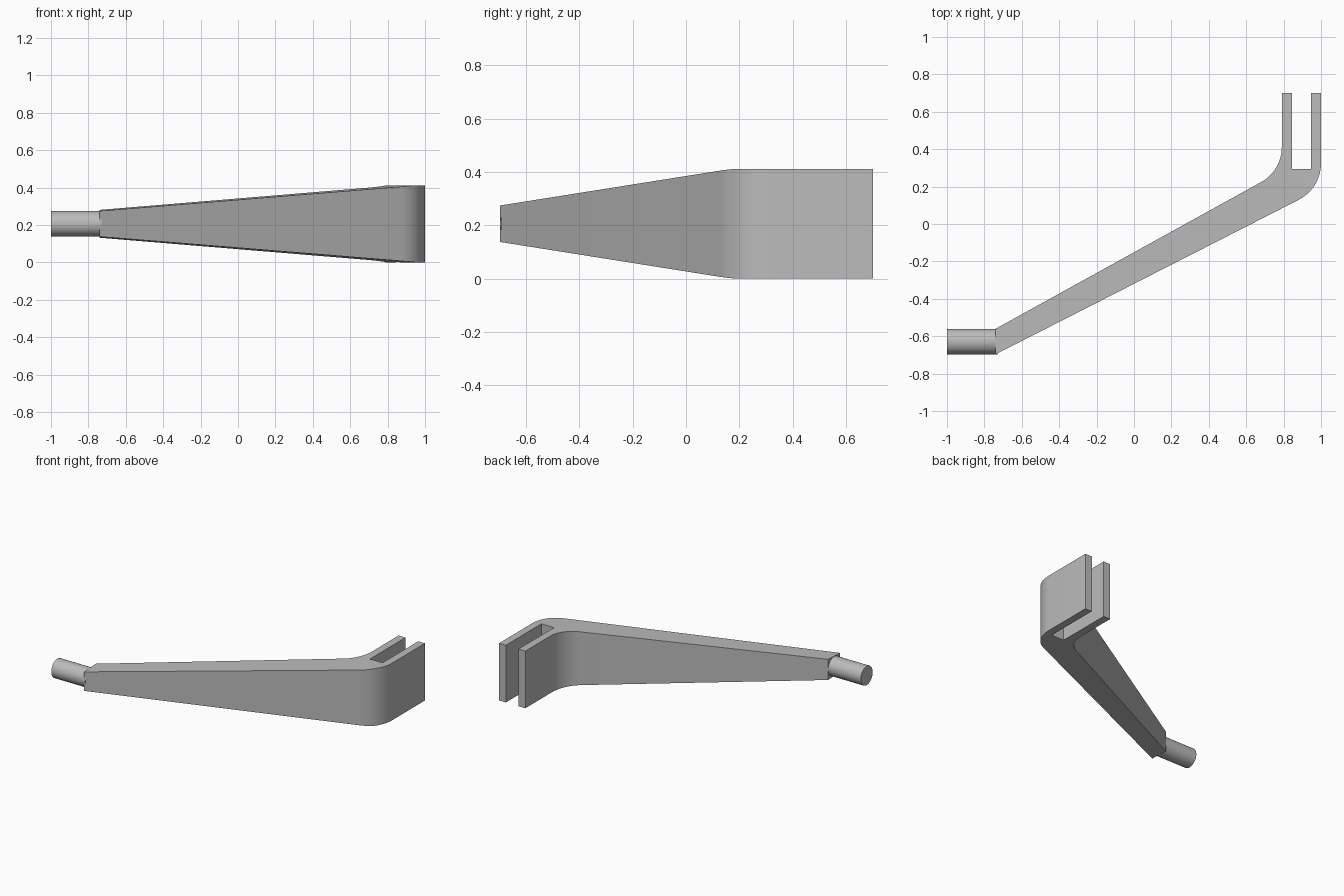
import bpy, bmesh, math
from mathutils import Vector

cube = bpy.data.objects.get("Cube")
if cube:
    bpy.data.objects.remove(cube, do_unlink=True)

MID, HALF, HALF_TIP = 0.206, 0.206, 0.0685
TAPER_DIR = Vector((0.8, 0.6, 0))
TAPER_START, TAPER_END = -1.009, 0.874

grey = bpy.data.materials.new("plain grey")
grey.use_nodes = True
grey.diffuse_color = (0.5, 0.5, 0.5, 1)
grey.node_tree.nodes["Principled BSDF"].inputs["Base Color"].default_value = (0.5, 0.5, 0.5, 1)


def finish(obj):
    obj.data.materials.append(grey)
    bpy.ops.object.select_all(action='DESELECT')
    obj.select_set(True)
    bpy.context.view_layer.objects.active = obj
    bpy.ops.object.shade_smooth_by_angle(angle=math.radians(25))


def fillet(before, corner, after, length, steps=12):
    """Round a corner with a true arc, touching both sides at the given length."""
    c = Vector(corner)
    d1 = (Vector(before) - c).normalized()
    d2 = (Vector(after) - c).normalized()
    half = d1.angle(d2) / 2
    centre = c + (d1 + d2).normalized() * length / math.cos(half)
    a, b = c + d1 * length - centre, c + d2 * length - centre
    sweep = a.angle(b)
    return [tuple(centre + (a * math.sin(sweep * (1 - i / steps))
                            + b * math.sin(sweep * i / steps)) / math.sin(sweep))
            for i in range(steps + 1)]


# Plan outline of the bent arm with its two prongs
tip_front, tip_back = (-0.74, -0.697), (-0.74, -0.56)
outer_end, inner_end = (1.0, 0.70), (0.79, 0.70)
outline = [tip_front]
outline += fillet(tip_front, (1.0, 0.19), outer_end, 0.135)
outline += [outer_end, (0.946, 0.70), (0.946, 0.295), (0.845, 0.295), (0.845, 0.70), inner_end]
outline += fillet(inner_end, (0.79, 0.285), tip_back, 0.125)
outline += [tip_back]

bm = bmesh.new()
base = bm.faces.new([bm.verts.new((x, y, MID - HALF)) for x, y in outline])
top = bmesh.ops.extrude_face_region(bm, geom=[base])["geom"]
bmesh.ops.translate(bm, vec=(0, 0, 2 * HALF),
                    verts=[v for v in top if isinstance(v, bmesh.types.BMVert)])
# Crease where the taper begins, then narrow the height towards the tip
bmesh.ops.bisect_plane(bm, geom=bm.verts[:] + bm.edges[:] + bm.faces[:],
                       plane_co=TAPER_DIR * TAPER_END, plane_no=TAPER_DIR)
for v in bm.verts:
    t = (v.co.dot(TAPER_DIR) - TAPER_START) / (TAPER_END - TAPER_START)
    h = HALF_TIP + (HALF - HALF_TIP) * min(t, 1)
    v.co.z = MID + math.copysign(h, v.co.z - MID)
bmesh.ops.recalc_face_normals(bm, faces=bm.faces[:])
mesh = bpy.data.meshes.new("forked_arm")
bm.to_mesh(mesh)
bm.free()
arm = bpy.data.objects.new("forked_arm", mesh)
bpy.context.collection.objects.link(arm)
finish(arm)

# Round pin at the narrow end
bpy.ops.mesh.primitive_cylinder_add(vertices=48, radius=0.068, depth=0.27,
                                    location=(-0.865, -0.629, MID),
                                    rotation=(0, math.pi / 2, 0))
pin = bpy.context.object
pin.name = "end_pin"
finish(pin)
